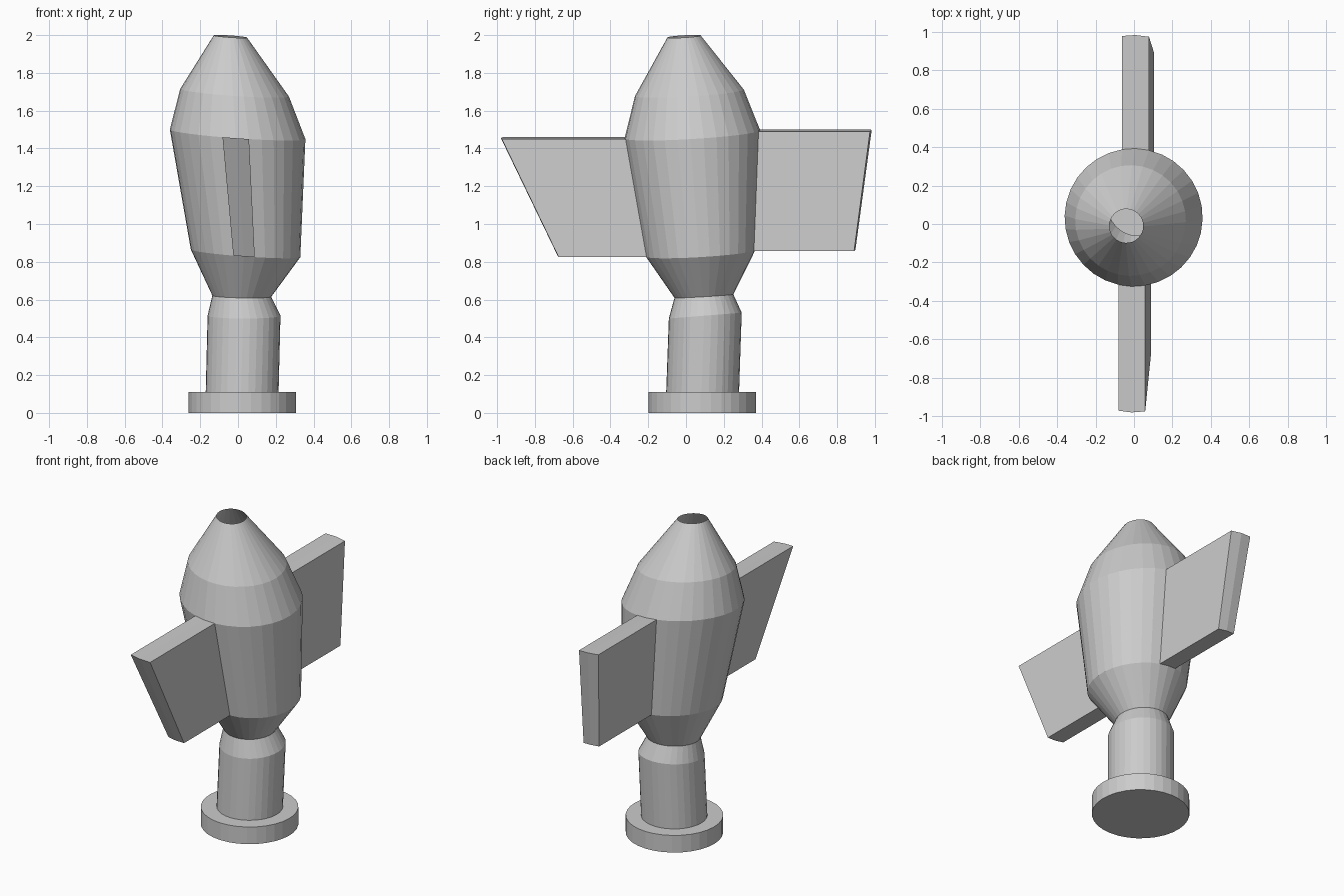
import bpy
import bmesh
from math import cos, sin, pi

if "Cube" in bpy.data.objects:
    bpy.data.objects.remove(bpy.data.objects["Cube"])

SIDES = 32
TWIST = -0.028

grey = bpy.data.materials.new("plain grey")
grey.use_nodes = True
colour = (0.6, 0.6, 0.6, 1)
grey.diffuse_color = colour
grey.node_tree.nodes["Principled BSDF"].inputs["Base Color"].default_value = colour


def loft(rings, closed_bottom=False):
    """Skin a stack of rings: (centre x, y, z, radius, slope in x, slope in y)."""
    bm = bmesh.new()
    loops = []
    for cx, cy, cz, r, sx, sy in rings:
        loop = []
        for i in range(SIDES):
            a = 2 * pi * i / SIDES + TWIST
            dx, dy = r * cos(a), r * sin(a)
            loop.append(bm.verts.new((cx + dx, cy + dy, cz + sx * dx + sy * dy)))
        loops.append(loop)
    bands = []
    for low, high in zip(loops, loops[1:]):
        bands.append([bm.faces.new((low[i], low[(i + 1) % SIDES],
                                    high[(i + 1) % SIDES], high[i]))
                      for i in range(SIDES)])
    if closed_bottom:
        bm.faces.new(loops[0][::-1])
    return bm, loops, bands


def finish(name, bm):
    mesh = bpy.data.meshes.new(name)
    bm.to_mesh(mesh)
    bm.free()
    mesh.materials.append(grey)
    obj = bpy.data.objects.new(name, mesh)
    bpy.context.collection.objects.link(obj)


def extrude_fin(bm, faces, low_verts, reach_top, reach_bottom):
    """Pull wall faces straight out along y, by different amounts above and below."""
    low_z = max(v.co.z for v in low_verts)
    out = bmesh.ops.extrude_face_region(bm, geom=faces)
    bmesh.ops.delete(bm, geom=faces, context='FACES_ONLY')
    for v in out["geom"]:
        if isinstance(v, bmesh.types.BMVert):
            v.co.y += reach_bottom if v.co.z < low_z + 0.1 else reach_top


# Round foot with a shoulder meeting the stem
bm, _, _ = loft([(0.022, 0.086, 0, 0.284, 0, 0),
                 (0.022, 0.086, 0.11, 0.284, 0, 0),
                 (0.022, 0.088, 0.11, 0.193, 0, 0)], closed_bottom=True)
finish("base_disc", bm)

# Leaning stem narrowing to the neck
neck = (0.02, 0.095, 0.618, 0.156, -0.02, 0.06)
bm, _, _ = loft([(0.022, 0.088, 0.11, 0.193, 0, 0),
                 (0.032, 0.102, 0.515, 0.193, 0.0, 0.08),
                 neck])
finish("stem", bm)

# Tilted open-topped hull, with two fins pulled out of its wall
bm, loops, bands = loft([neck,
                         (0.04, 0.077, 0.845, 0.29, -0.07, 0.06),
                         (-0.002, 0.034, 1.475, 0.359, -0.07, 0.06),
                         (-0.018, 0.018, 1.695, 0.288, -0.07, 0.06),
                         (-0.04, -0.01, 1.993, 0.088, -0.07, 0.06)])
for middle, top, bottom in ((24, -0.655, -0.465), (8, 0.59, 0.53)):
    extrude_fin(bm, [bands[1][middle - 1], bands[1][middle]],
                loops[1][middle - 1:middle + 2], top, bottom)
finish("hull_with_fins", bm)
